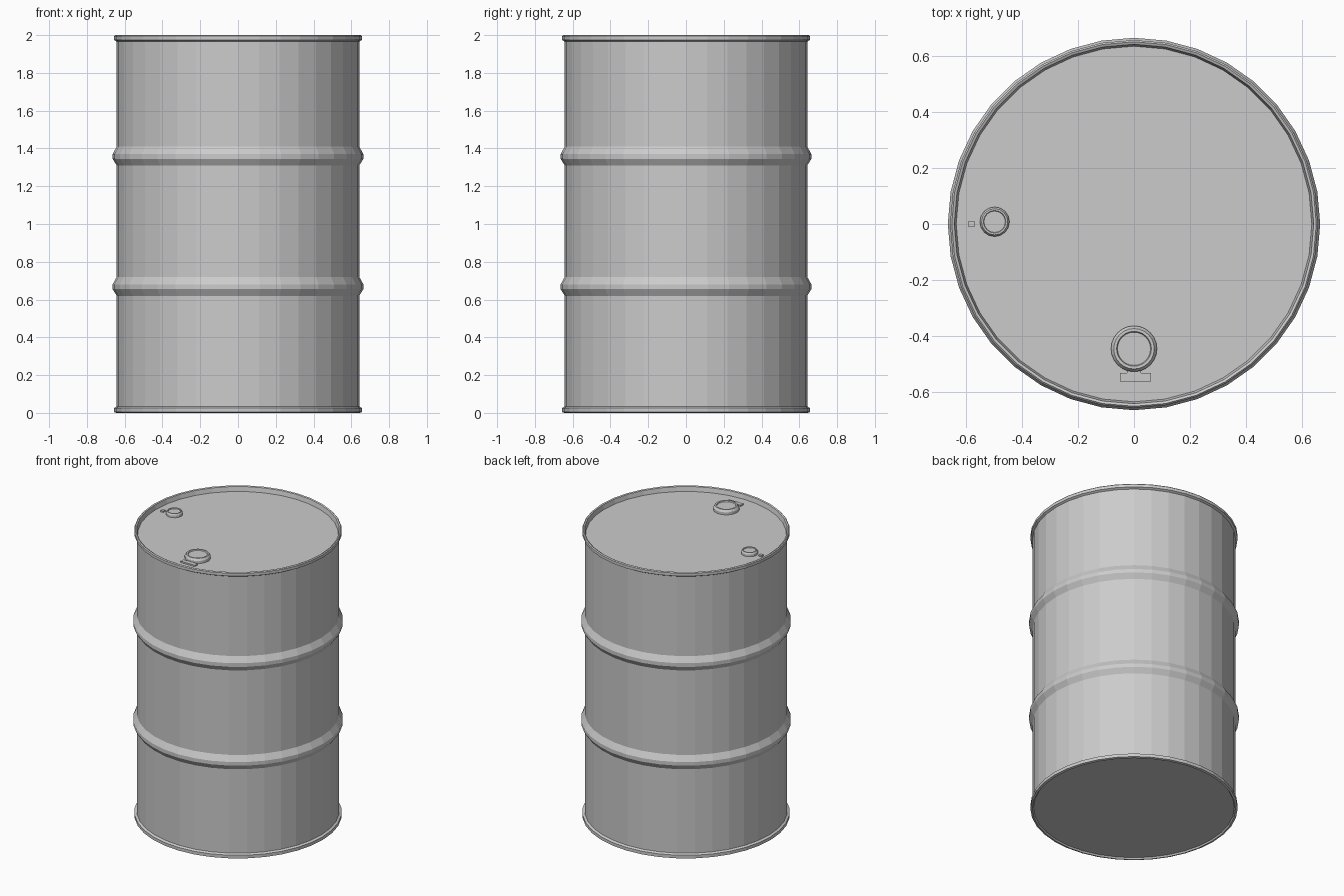
import bpy
import math

SIDES = 36

cube = bpy.data.objects.get("Cube")
if cube:
    bpy.data.objects.remove(cube, do_unlink=True)

steel = bpy.data.materials.new("grey steel")
steel.use_nodes = True
grey = (0.6, 0.6, 0.6, 1)
steel.diffuse_color = grey
steel.node_tree.nodes["Principled BSDF"].inputs["Base Color"].default_value = grey


def lathe(name, profile, sides, centre=(0, 0, 0)):
    """Spin a (radius, height) profile about z; both ends are closed with a cap."""
    verts, faces = [], []
    for r, z in profile:
        for i in range(sides):
            a = math.tau * i / sides
            verts.append((r * math.cos(a), r * math.sin(a), z))
    for k in range(len(profile) - 1):
        for i in range(sides):
            j = (i + 1) % sides
            low, high = k * sides, (k + 1) * sides
            faces.append((low + i, low + j, high + j, high + i))
    faces.append(tuple(reversed(range(sides))))
    faces.append(tuple(range(len(verts) - sides, len(verts))))
    mesh = bpy.data.meshes.new(name)
    mesh.from_pydata(verts, [], faces)
    mesh.materials.append(steel)
    ob = bpy.data.objects.new(name, mesh)
    ob.location = centre
    bpy.context.collection.objects.link(ob)
    return ob


def block(name, centre, size):
    bpy.ops.mesh.primitive_cube_add(size=1, location=centre)
    ob = bpy.context.object
    ob.name = name
    ob.scale = size
    ob.data.materials.append(steel)
    bevel = ob.modifiers.new("soft edges", 'BEVEL')
    bevel.width = 0.004
    bevel.segments = 1
    return ob


# Drum shell: bottom rim, two rolling hoops, top rim and recessed lid
WALL, RIM, HOOP, LID = 0.642, 0.656, 0.664, 1.965


def hoop(z):
    return [(WALL, z - 0.05), (HOOP, z - 0.015), (HOOP, z + 0.01), (WALL, z + 0.05)]


bottom_rim = [(0.635, 0.01), (0.642, 0), (RIM, 0.004), (RIM, 0.026), (WALL, 0.034)]
top_rim = [(WALL, 1.966), (RIM, 1.974), (RIM, 1.994), (0.65, 2),
           (0.641, 1.996), (0.634, LID)]
lathe("drum_shell", bottom_rim + hoop(0.67) + hoop(1.36) + top_rim, SIDES)


# Bungs: threaded collar with a stepped plug
def bung(name, x, y, r, h, sides):
    lathe(name + "_collar", [(r, 0), (r, h * 0.55), (r * 0.88, h),
                             (r * 0.76, h), (r * 0.72, h * 0.8)],
          sides, (x, y, LID))


bung("large_bung", 0, -0.445, 0.082, 0.032, 24)
bung("small_bung", -0.497, 0.008, 0.053, 0.026, 16)

# Seal tabs beside the bungs
block("large_seal_tab", (0.005, -0.546, LID + 0.004), (0.11, 0.03, 0.012))
block("large_seal_tab_neck", (0.0, -0.528, LID + 0.003), (0.05, 0.03, 0.008))
block("small_seal_tab", (-0.58, 0, LID + 0.004), (0.022, 0.022, 0.012))
